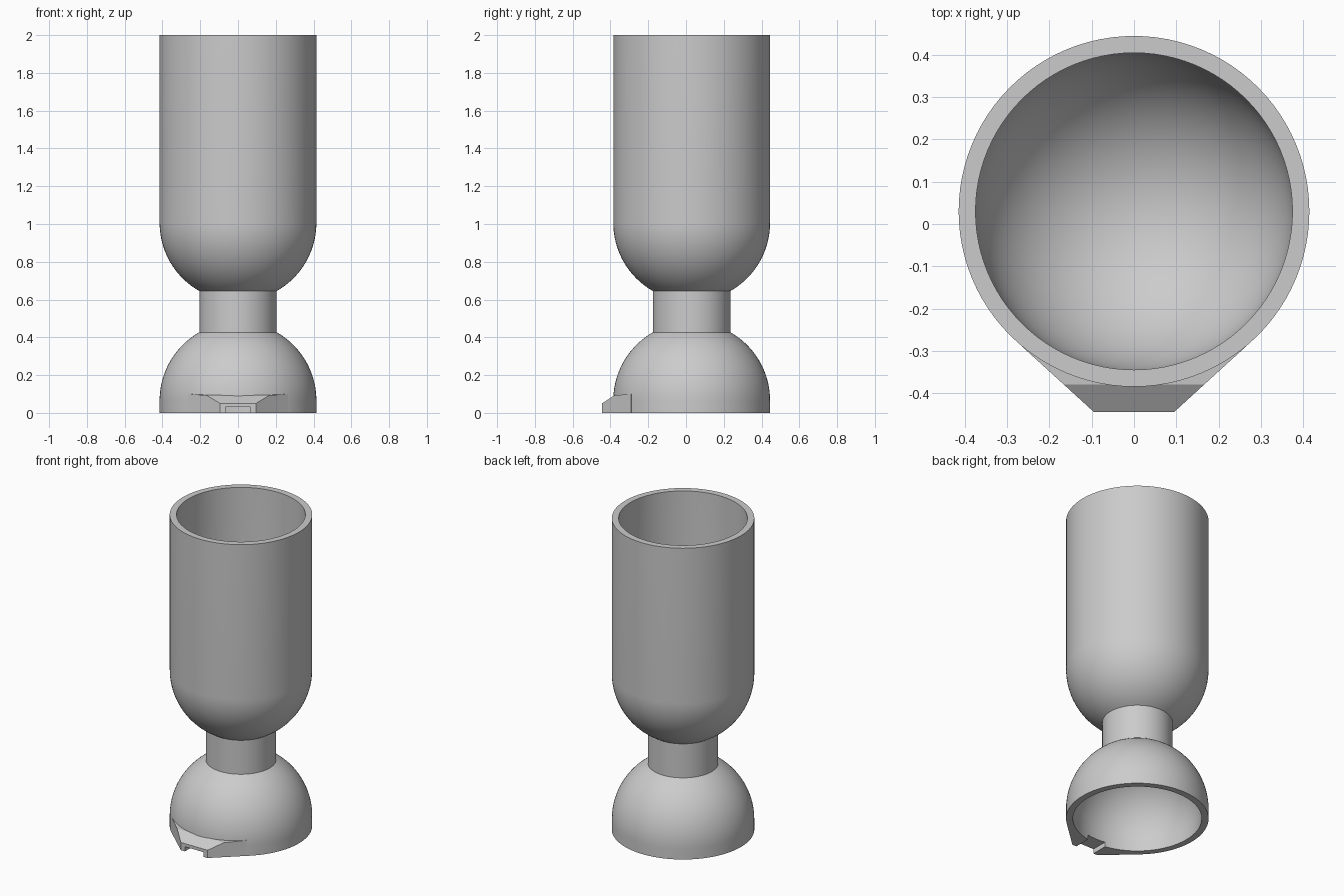
import bpy, bmesh, math
from mathutils import Matrix

default = bpy.data.objects.get("Cube")
if default:
    bpy.data.objects.remove(default, do_unlink=True)

AXIS_Y = 0.03
R_OUT, R_IN, R_NECK = 0.415, 0.375, 0.205
FOOT_Z, CUP_Z, TOP_Z = 0.066, 1.006, 2.0
SEGMENTS = 96

grey = bpy.data.materials.new("light grey")
grey.use_nodes = True
grey.diffuse_color = (0.6, 0.6, 0.6, 1)
grey.node_tree.nodes["Principled BSDF"].inputs["Base Color"].default_value = (0.6, 0.6, 0.6, 1)


def make_object(name, bm):
    bmesh.ops.recalc_face_normals(bm, faces=bm.faces)
    mesh = bpy.data.meshes.new(name)
    bm.to_mesh(mesh)
    bm.free()
    mesh.materials.append(grey)
    obj = bpy.data.objects.new(name, mesh)
    bpy.context.collection.objects.link(obj)
    return obj


def lathe(name, profile):
    bm = bmesh.new()
    verts = [bm.verts.new((r, 0, z)) for r, z in profile]
    edges = [bm.edges.new(pair) for pair in zip(verts, verts[1:])]
    bmesh.ops.spin(bm, geom=verts + edges, cent=(0, 0, 0), axis=(0, 0, 1),
                   angle=math.tau, steps=SEGMENTS, use_duplicate=False)
    bmesh.ops.remove_doubles(bm, verts=bm.verts, dist=0.0002)
    bmesh.ops.translate(bm, verts=bm.verts, vec=(0, AXIS_Y, 0))
    return make_object(name, bm)


def arc(radius, centre_z, start, end, steps=20):
    angles = [start + (end - start) * i / steps for i in range(steps + 1)]
    return [(max(0, radius * math.cos(a)), centre_z + radius * math.sin(a)) for a in angles]


def boolean(obj, other, operation):
    mod = obj.modifiers.new(operation.title(), 'BOOLEAN')
    mod.operation = operation
    mod.solver = 'EXACT'
    mod.object = other
    bpy.context.view_layer.objects.active = obj
    bpy.ops.object.modifier_apply(modifier=mod.name)
    bpy.data.objects.remove(other, do_unlink=True)


# Hollow domed foot, neck and round-bottomed cup turned from one profile
quarter = math.pi / 2
neck_angle = math.acos(R_NECK / R_OUT)
profile = (arc(R_IN, FOOT_Z, quarter, 0)
           + [(R_IN, 0), (R_OUT, 0)]
           + arc(R_OUT, FOOT_Z, 0, neck_angle)
           + arc(R_OUT, CUP_Z, -neck_angle, 0)
           + [(R_OUT, TOP_Z), (R_IN, TOP_Z)]
           + arc(R_IN, CUP_Z, 0, -quarter))
body = lathe("double_cup", profile)

# Tapered lip at the front of the foot: cross-sections from front to back
bm = bmesh.new()
rings = []
for half, y, z in [(0.095, -0.445, 0.05), (0.166, -0.38, 0.093),
                   (0.265, -0.29, 0.1), (0.2, -0.24, 0.1)]:
    rings.append([bm.verts.new(p) for p in
                  [(-half, y, 0), (half, y, 0), (half, y, z), (-half, y, z)]])
for a, b in zip(rings, rings[1:]):
    for i in range(4):
        j = (i + 1) % 4
        bm.faces.new((a[i], a[j], b[j], b[i]))
bm.faces.new(rings[0])
bm.faces.new(rings[-1])
lip = make_object("front_lip", bm)

# Keep the lip out of the foot's hollow, then join it
bore = lathe("bore_cutter", [(0, -0.1), (0.39, -0.1), (0.39, 0.3), (0, 0.3)])
boolean(lip, bore, 'DIFFERENCE')
boolean(body, lip, 'UNION')

# Rectangular slot through the lip and wall
bm = bmesh.new()
bmesh.ops.create_cube(bm, size=1, matrix=Matrix.Translation((0, -0.4, 0))
                      @ Matrix.Diagonal((0.13, 0.2, 0.06, 1)))
boolean(body, make_object("slot_cutter", bm), 'DIFFERENCE')

bpy.ops.object.select_all(action='DESELECT')
body.select_set(True)
bpy.context.view_layer.objects.active = body
bpy.ops.object.shade_smooth_by_angle(angle=math.radians(25))
